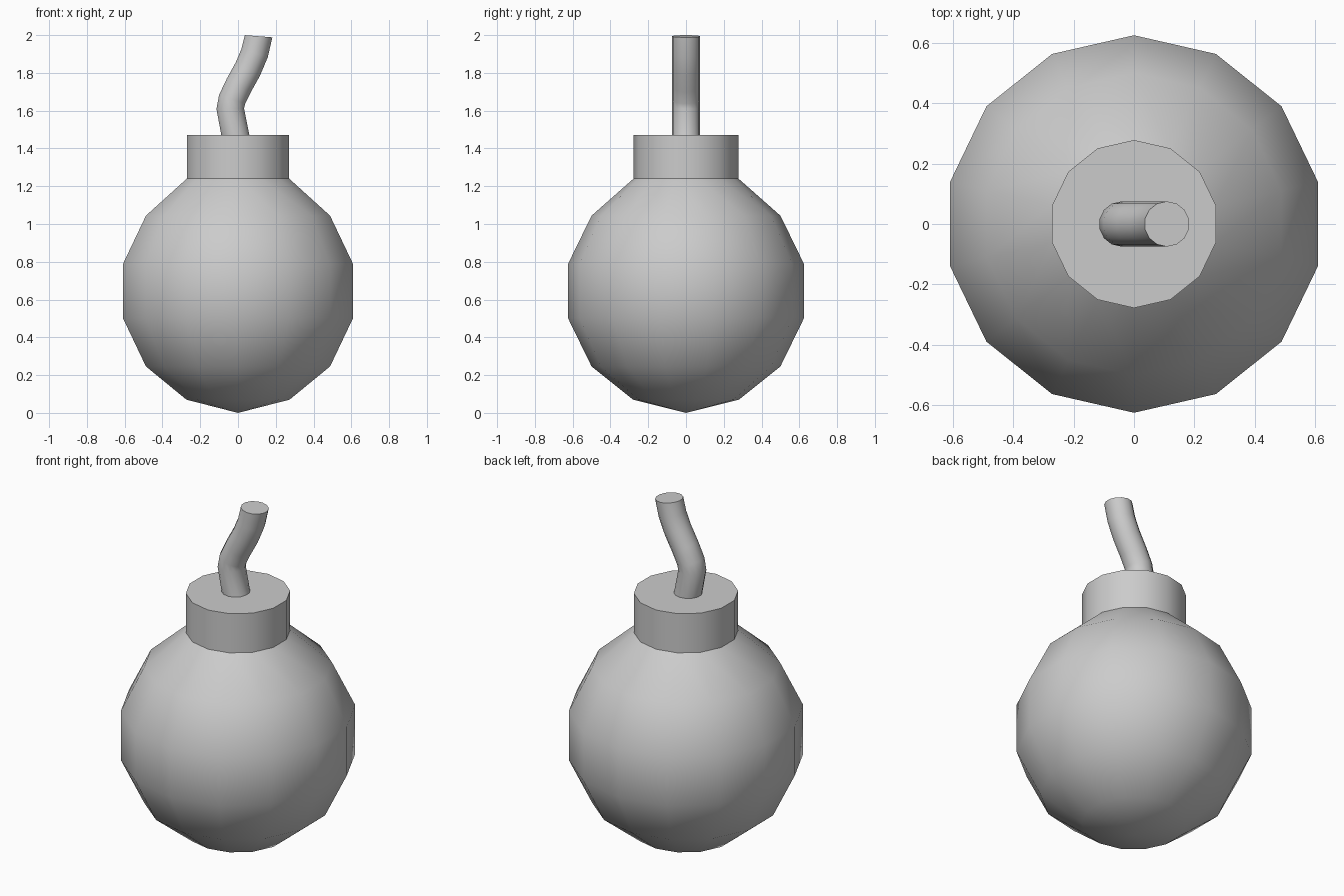
import bpy, bmesh, math
from mathutils import Vector

if "Cube" in bpy.data.objects:
    bpy.data.objects.remove(bpy.data.objects["Cube"])

SIDES = 14


def ring(bm, center, radius, tilt=0.0):
    # circle of vertices, corner on the y axis, tilted in the xz plane
    u = Vector((math.cos(tilt), 0, -math.sin(tilt)))
    v = Vector((0, 1, 0))
    return [bm.verts.new(Vector(center) + radius * (u * math.sin(a) + v * math.cos(a)))
            for a in (2 * math.pi * i / SIDES for i in range(SIDES))]


def skin(bm, rings):
    for a, b in zip(rings, rings[1:]):
        for i in range(SIDES):
            j = (i + 1) % SIDES
            bm.faces.new((a[i], a[j], b[j], b[i]))


def finish(bm, name):
    bmesh.ops.recalc_face_normals(bm, faces=bm.faces)
    mesh = bpy.data.meshes.new(name)
    bm.to_mesh(mesh)
    bm.free()
    obj = bpy.data.objects.new(name, mesh)
    bpy.context.collection.objects.link(obj)
    bpy.ops.object.select_all(action='DESELECT')
    obj.select_set(True)
    bpy.context.view_layer.objects.active = obj
    bpy.ops.object.shade_smooth_by_angle(angle=math.radians(32))


# round body with the neck extruded from its top ring
profile = [(0.28, 0.07), (0.50, 0.246), (0.625, 0.502), (0.625, 0.788),
           (0.50, 1.044), (0.278, 1.24), (0.278, 1.47)]
bm = bmesh.new()
rings = [ring(bm, (0, 0, z), r) for r, z in profile]
skin(bm, rings)
pole = bm.verts.new((0, 0, 0))
for i in range(SIDES):
    bm.faces.new((pole, rings[0][(i + 1) % SIDES], rings[0][i]))
bm.faces.new(rings[-1])
finish(bm, "bomb_body")

# bent fuse: x, z and tilt of each ring
path = [(-0.012, 1.46, -0.17), (-0.041, 1.61, -0.02), (-0.031, 1.66, 0.32),
        (0.005, 1.735, 0.52), (0.052, 1.82, 0.48), (0.088, 1.905, 0.3),
        (0.109, 1.994, 0.08)]
bm = bmesh.new()
rings = [ring(bm, (x, 0, z), 0.075, t) for x, z, t in path]
skin(bm, rings)
bm.faces.new(rings[0])
bm.faces.new(rings[-1])
finish(bm, "fuse")
